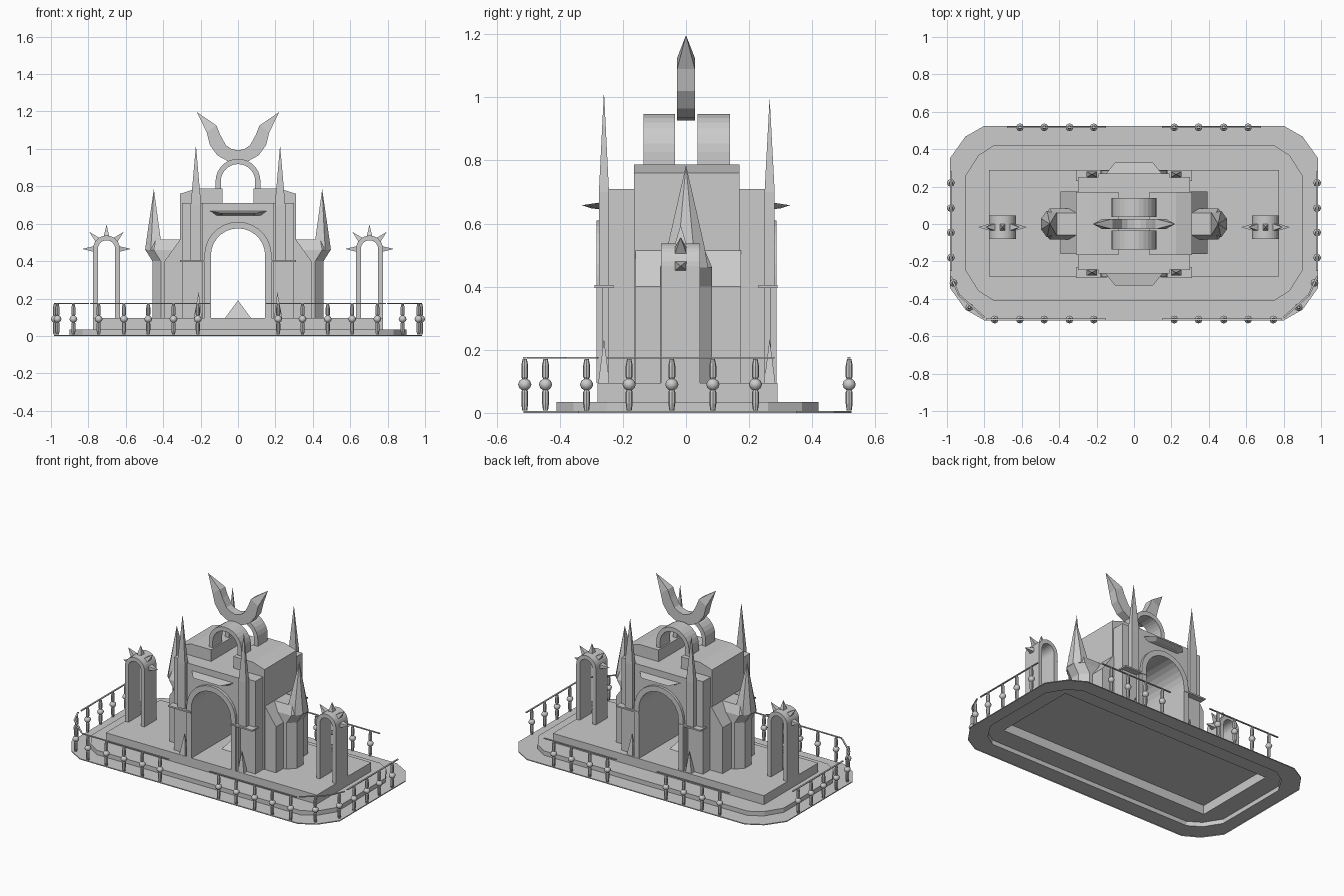
import bpy, bmesh
from math import sin, cos, pi, atan2, hypot
from mathutils import Matrix, Vector

if "Cube" in bpy.data.objects:
    bpy.data.objects.remove(bpy.data.objects["Cube"])

def finish(bm, name):
    bmesh.ops.remove_doubles(bm, verts=bm.verts, dist=1e-5)
    bmesh.ops.recalc_face_normals(bm, faces=bm.faces)
    me = bpy.data.meshes.new(name)
    bm.to_mesh(me)
    bm.free()
    ob = bpy.data.objects.new(name, me)
    bpy.context.collection.objects.link(ob)
    return ob

def prism(name, pts, y0, y1):
    """Extrude an (x, z) outline along y."""
    bm = bmesh.new()
    a = [bm.verts.new((x, y0, z)) for x, z in pts]
    b = [bm.verts.new((x, y1, z)) for x, z in pts]
    n = len(pts)
    bm.faces.new(a)
    bm.faces.new(b[::-1])
    for i in range(n):
        bm.faces.new((a[i], a[(i + 1) % n], b[(i + 1) % n], b[i]))
    return finish(bm, name)

def loft(name, rings, cap0=True, cap1=True):
    """Skin a stack of closed rings of 3D points."""
    bm = bmesh.new()
    vs = [[bm.verts.new(p) for p in r] for r in rings]
    n = len(rings[0])
    for a, b in zip(vs, vs[1:]):
        for i in range(n):
            bm.faces.new((a[i], a[(i + 1) % n], b[(i + 1) % n], b[i]))
    if cap0: bm.faces.new(vs[0])
    if cap1: bm.faces.new(vs[-1])
    bmesh.ops.dissolve_degenerate(bm, dist=1e-5, edges=bm.edges)
    return finish(bm, name)

def box(name, x0, x1, y0, y1, z0, z1):
    return prism(name, [(x0, z0), (x1, z0), (x1, z1), (x0, z1)], y0, y1)

def arc(cx, cz, r, n=14):
    return [(cx + r * cos(pi * i / n), cz + r * sin(pi * i / n)) for i in range(n + 1)]

def arch(name, cx, z0, zc, ro, ri, y0, y1):
    outer = [(cx + ro, z0)] + arc(cx, zc, ro) + [(cx - ro, z0)]
    inner = [(cx + ri, z0)] + arc(cx, zc, ri) + [(cx - ri, z0)]
    return prism(name, outer + inner[::-1], y0, y1)

def gate_block(name, hx, z1, y0, y1, r=0.145):
    hole = [(r, 0.095)] + arc(0, 0.43, r) + [(-r, 0.095)]
    return prism(name, [(-hx, 0.095), (-hx, z1), (hx, z1), (hx, 0.095)] + hole, y0, y1)

def square(x, y, z, hx, hy):
    return [(x - hx, y - hy, z), (x + hx, y - hy, z), (x + hx, y + hy, z), (x - hx, y + hy, z)]

# stepped base, open underneath
def plan(X, Y, cx, cy, z):
    q = [(X, Y - cy), (X - cx * .45, Y - cy * .33), (X - cx, Y)]
    p = q + [(-x, y) for x, y in q[::-1]] + [(-x, -y) for x, y in q] + [(x, -y) for x, y in q[::-1]]
    return [(x, y + 0.005, z) for x, y in p]

loft("stepped_base", [
    plan(.985, .52, .185, .175, 0), plan(.985, .52, .185, .175, .006),
    plan(.9, .415, .15, .16, .006), plan(.9, .415, .15, .16, .035),
    plan(.775, .285, 0, 0, .035), plan(.775, .285, 0, 0, .095)], cap0=False)

# gatehouse body
gate_block("gate_body", .30, .71, -.245, .25)
gate_block("gate_portal", .19, .71, -.265, .27)
arch("gate_arch_trim", 0, .095, .43, .18, .145, -.283, .287)
loft("floor_pyramid", [square(0, 0, .095, .07, .07), square(0, 0, .19, 0, 0)])

for s in (-1, 1):
    # upper block halves, wing with sloped roof
    prism("upper_block", [(s * .082, .71), (s * .31, .71), (s * .31, .76), (s * .225, .787), (s * .082, .787)], -.165, .17)
    box("side_wall", *sorted((s * .28, s * .31)), -.165, .17, .095, .72)
    prism("wing", [(s * .29, .095), (s * .392, .095), (s * .392, .40), (s * .31, .515), (s * .29, .515)], -.16, .175)

    # buttress with flared head and spire
    def ring(x0, x1, h, z, c=.045):
        return [(s * x0, -h, z), (s * (x1 - c), -h, z), (s * x1, -h * .4, z),
                (s * x1, h * .4, z), (s * (x1 - c), h, z), (s * x0, h, z)]
    loft("buttress", [ring(.29, .458, .083, .095), ring(.29, .458, .083, .40),
                      ring(.29, .495, .083, .46), ring(.29, .485, .06, .515)])
    loft("buttress_spire", [ring(.405, .497, .07, .46, .03), ring(.415, .487, .058, .53, .025),
                            [(s * .45, 0, .785)] * 6])

    for f, y, top in ((-1, -.26, 1.02), (1, .265, 1.0)):
        # corner pinnacles, foot spikes and pier ledges
        x = s * .225
        loft("corner_pinnacle", [square(x, y, .40, .028, .016), square(x, y, .70, .028, .016),
                                 square(x, y, top, 0, 0)])
        loft("foot_spike", [square(s * .215, y, .095, .022, .018), square(s * .21, y, .235, 0, 0)])
        ys = sorted((f * .23, f * .29))
        box("pier_ledge", *sorted((s * .146, s * .31)), *ys, .395, .405)

# canopies above the gate, front and back
for f in (-1, 1):
    loft("gate_canopy", [
        [(-.13, f * .25, .643), (.13, f * .25, .643), (.08, f * .30, .648), (-.08, f * .30, .648)],
        [(-.165, f * .25, .67), (.165, f * .25, .67), (.10, f * .33, .658), (-.10, f * .33, .658)]])

# roof arches
for y0, y1 in ((-.135, -.035), (.037, .14)):
    arch("roof_arch", 0, .71, .827, .12, .092, y0, y1)

# crescent: paired outer and inner points with half thickness
half = [(-.22, 1.197, -.22, 1.197, 0), (-.168, 1.09, -.115, 1.125, .028), (-.15, 1.02, -.095, 1.075, .028),
        (-.11, .965, -.065, 1.02, .028), (-.055, .935, -.035, 1.0, .028), (0, .927, 0, .992, .028)]
full = half + [(-a, b, -c, d, t) for a, b, c, d, t in half[-2::-1]]
loft("crescent", [[(a, -t, b), (c, -t, d), (c, t, d), (a, t, b)] for a, b, c, d, t in full], False, False)

# side arches with a fan of spikes
for s in (-1, 1):
    cx, cz = s * .703, .465
    arch("side_arch", cx, .095, cz, .072, .046, -.08, .045)
    for k in range(5):
        a = k * pi / 4
        d, t = Vector((cos(a), 0, sin(a))), Vector((-sin(a), 0, cos(a)))
        c = Vector((cx, -.017, cz))
        v = Vector((0, .02, 0))
        base = [c + d * .064 + t * (.016 * i) + v * j for i, j in ((-1, -1), (1, -1), (1, 1), (-1, 1))]
        loft("arch_spike", [base, [c + d * .13] * 4])

# balusters and rails
def baluster(x, y):
    prof = [(.008, .008), (.011, .03), (.011, .066), (.008, .072), (.017, .079), (.021, .09),
            (.017, .101), (.008, .108), (.011, .114), (.011, .15), (.007, .17)]
    ob = loft("baluster", [[(x + r * cos(i * pi / 4), y + r * sin(i * pi / 4), z) for i in range(8)]
                           for r, z in prof])
    for p in ob.data.polygons:
        p.use_smooth = len(p.vertices) == 4 and .07 < p.center.z < .11

def rail(x0, y0, x1, y1):
    ob = box("hand_rail", -.5, .5, -.005, .005, -.002, .003)
    ob.data.transform(Matrix.Translation(((x0 + x1) / 2, (y0 + y1) / 2, .174))
                      @ Matrix.Rotation(atan2(y1 - y0, x1 - x0), 4, 'Z')
                      @ Matrix.Diagonal((hypot(x1 - x0, y1 - y0), 1, 1, 1)))

for s in (-1, 1):
    for x in (.215, .345, .48, .61, .745):
        baluster(s * x, -.511)
        if x < .7:
            baluster(s * x, .517)
    for y in (.22, .085, -.045, -.18):
        baluster(s * .979, y)
    baluster(s * .965, -.315)
    baluster(s * .88, -.445)
    rail(s * .15, -.511, s * .79, -.511)
    rail(s * .15, .517, s * .68, .517)
    rail(s * .979, .28, s * .979, -.25)
    rail(s * .98, -.28, s * .935, -.38)
    rail(s * .935, -.38, s * .80, -.50)
